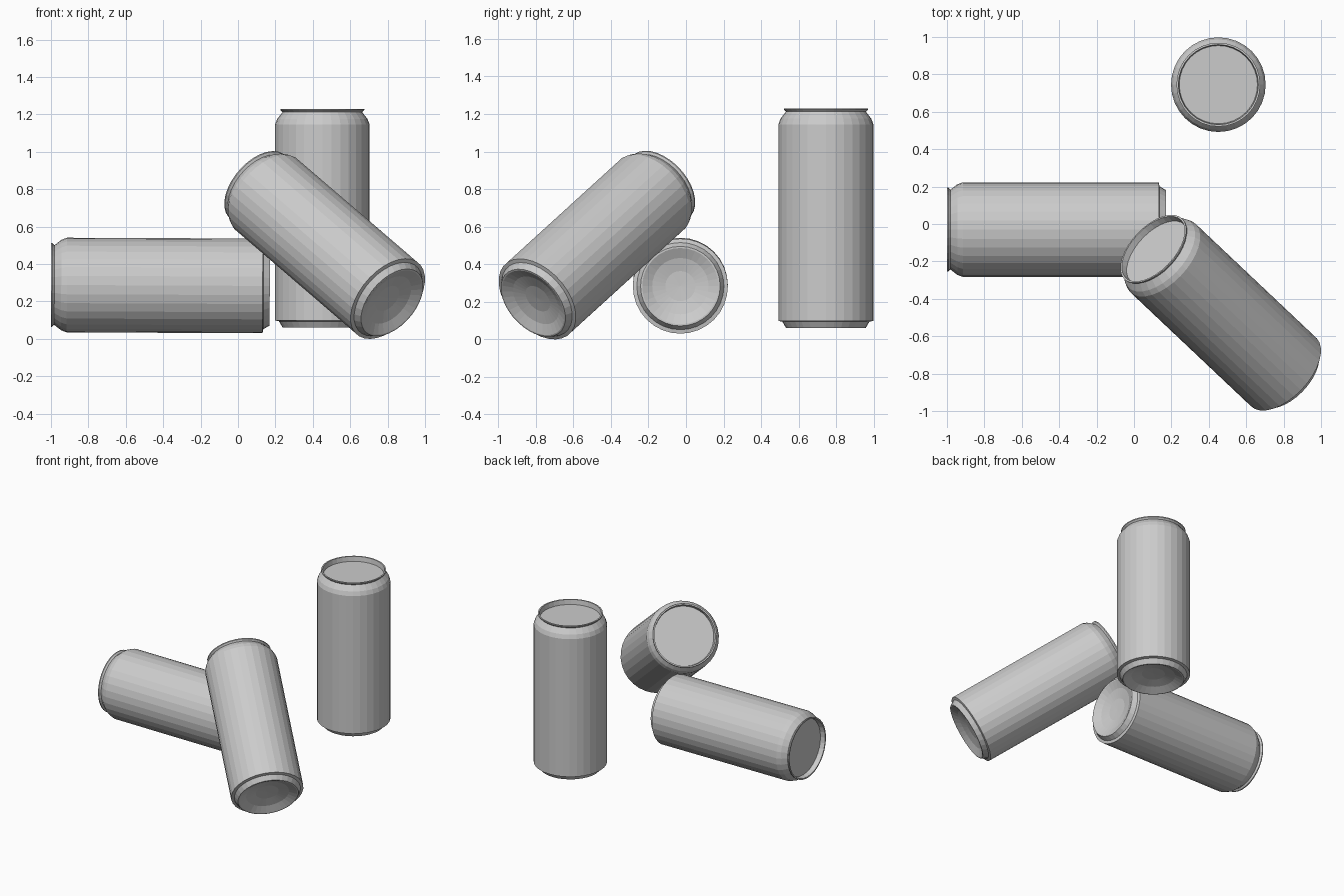
import bpy, bmesh, math
from mathutils import Vector, Matrix

if "Cube" in bpy.data.objects:
    bpy.data.objects.remove(bpy.data.objects["Cube"])

SIDES = 32

# Can profile (radius, height): domed base, foot, wall, shoulder, rim, sunken lid
PROFILE = [
    (0.0, 0.045), (0.08, 0.042), (0.15, 0.026), (0.203, 0.0),
    (0.212, 0.0), (0.232, 0.034), (0.253, 0.038),
    (0.253, 1.085), (0.242, 1.115), (0.213, 1.152),
    (0.224, 1.163), (0.224, 1.17), (0.214, 1.17),
    (0.209, 1.134), (0.0, 1.134),
]


def make_can(name, base, top):
    """Lathe the profile, then stand it along the line from base to top."""
    bm = bmesh.new()
    rings = []
    for r, z in PROFILE:
        if r == 0:
            rings.append([bm.verts.new((0, 0, z))])
        else:
            rings.append([bm.verts.new((r * math.cos(a), r * math.sin(a), z))
                          for a in (2 * math.pi * i / SIDES for i in range(SIDES))])
    for lo, hi in zip(rings, rings[1:]):
        for i in range(SIDES):
            j = (i + 1) % SIDES
            if len(lo) == 1:
                bm.faces.new((lo[0], hi[j], hi[i]))
            elif len(hi) == 1:
                bm.faces.new((lo[i], lo[j], hi[0]))
            else:
                bm.faces.new((lo[i], lo[j], hi[j], hi[i]))
    bmesh.ops.recalc_face_normals(bm, faces=bm.faces[:])
    mesh = bpy.data.meshes.new(name)
    bm.to_mesh(mesh)
    bm.free()
    obj = bpy.data.objects.new(name, mesh)
    bpy.context.collection.objects.link(obj)
    base, axis = Vector(base), Vector(top) - Vector(base)
    turn = Vector((0, 0, 1)).rotation_difference(axis.normalized())
    obj.matrix_world = Matrix.Translation(base) @ turn.to_matrix().to_4x4()
    return obj


# Upright, lying and leaning cans
make_can("standing_can", (0.451, 0.745, 0.06), (0.451, 0.745, 1.23))
make_can("lying_can", (0.17, -0.03, 0.283), (-1.0, -0.03, 0.288))
make_can("leaning_can", (0.824, -0.814, 0.194), (0.105, -0.135, 0.812))
